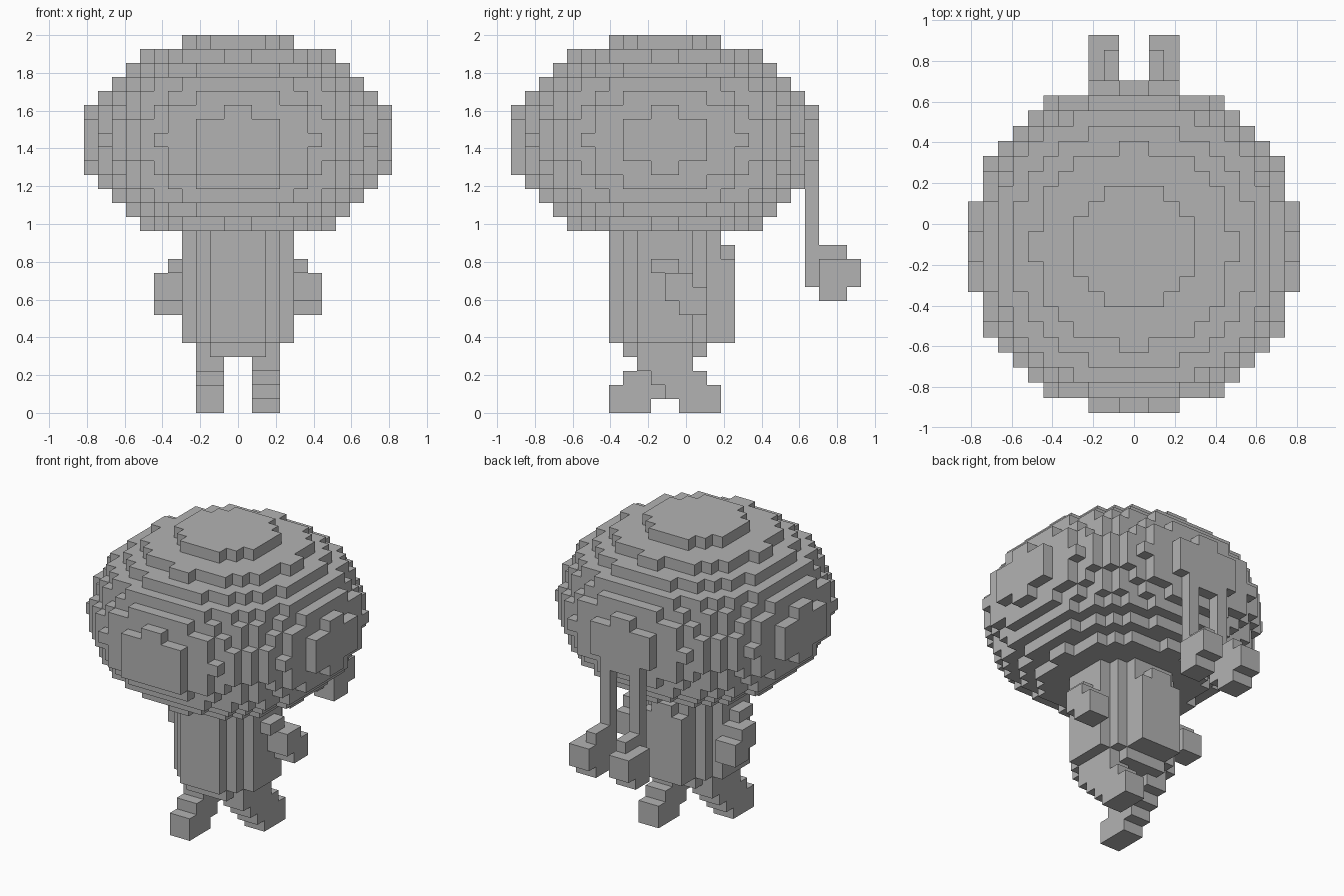
import bpy
import bmesh
from mathutils import Vector

cube = bpy.data.objects.get("Cube")
if cube:
    bpy.data.objects.remove(cube, do_unlink=True)

UNIT = 2 / 27      # edge of one block
SHIFT = -1.5       # head and body axis sits in front of the centre

grey = bpy.data.materials.new("plain grey")
grey.use_nodes = True
colour = (0.45, 0.45, 0.45, 1)
grey.diffuse_color = colour
grey.node_tree.nodes["Principled BSDF"].inputs["Base Color"].default_value = colour


def box(x0, x1, y0, y1, z0, z1):
    return {(x, y, z) for x in range(x0, x1)
            for y in range(y0, y1) for z in range(z0, z1)}


def disc(r2, z0, z1):
    return {(x, y, z) for x, y, z in box(-11, 11, -11, 11, z0, z1)
            if (x + 0.5) ** 2 + (y + 0.5) ** 2 <= r2}


def mirror(cells):
    return {(-1 - x, y, z) for x, y, z in cells}


def turn(cells):
    return {(-1 - x, -1 - y, z) for x, y, z in cells}


parts = {}

# Head: stepped ellipsoid with a squared-off face plate
head = set()
for z in range(13, 27):
    head |= disc(121 * (1 - ((z - 19) / 7.5) ** 2), z, z + 1)
head |= box(-3, 3, -11, -10, 17, 21)
parts["head"] = head

# Body: round column with a narrower base
parts["body"] = disc(15, 5, 13) | disc(9, 4, 5)

# Raised plate on the back
parts["back_plate"] = box(-2, 2, 4, 5, 5, 11) | box(-1, 1, 4, 5, 11, 12)

# Legs: mid-stride, one stepping back and the other forward
leg = (box(1, 3, -2, 2, 3, 4) | box(1, 3, -1, 3, 2, 3)
       | box(1, 3, 0, 4, 1, 2) | box(1, 3, 1, 4, 0, 1))
parts["left_leg"] = leg
parts["right_leg"] = turn(leg)

# Arms: short shoulder with a hand swung backwards
arm = (box(4, 5, -1, 1, 10, 11) | box(4, 6, 0, 2, 9, 10)
       | box(4, 6, 0, 3, 8, 9) | box(4, 6, 1, 3, 7, 8))
parts["left_arm"] = arm
parts["right_arm"] = mirror(arm)

# Hanging ribbons with weighted ends behind the head
ribbon = (box(1, 2, 10, 11, 9, 18) | box(1, 3, 11, 14, 9, 11)
          | box(1, 2, 11, 13, 11, 12) | box(1, 3, 11, 13, 8, 9))
parts["left_ribbon"] = ribbon
parts["right_ribbon"] = mirror(ribbon)

solid = set().union(*parts.values())


def build(name, cells):
    """Skin the outer sides of a set of blocks."""
    bm = bmesh.new()
    corners = {}

    def corner(p):
        key = tuple(p)
        if key not in corners:
            corners[key] = bm.verts.new(((p[0]) * UNIT, (p[1] + SHIFT) * UNIT, p[2] * UNIT))
        return corners[key]

    for cell in sorted(cells):
        for axis in range(3):
            for side in (0, 1):
                near = list(cell)
                near[axis] += 2 * side - 1
                if tuple(near) in solid:
                    continue
                u, v = (axis + 1) % 3, (axis + 2) % 3
                ring = []
                for a, b in ((0, 0), (1, 0), (1, 1), (0, 1)):
                    p = list(cell)
                    p[axis] += side
                    p[u] += a
                    p[v] += b
                    ring.append(corner(p))
                bm.faces.new(ring if side else ring[::-1])
    mesh = bpy.data.meshes.new(name)
    bm.to_mesh(mesh)
    bm.free()
    mesh.materials.append(grey)
    obj = bpy.data.objects.new(name, mesh)
    bpy.context.scene.collection.objects.link(obj)


used = set()
for name, cells in parts.items():
    build(name, cells - used)
    used |= cells
